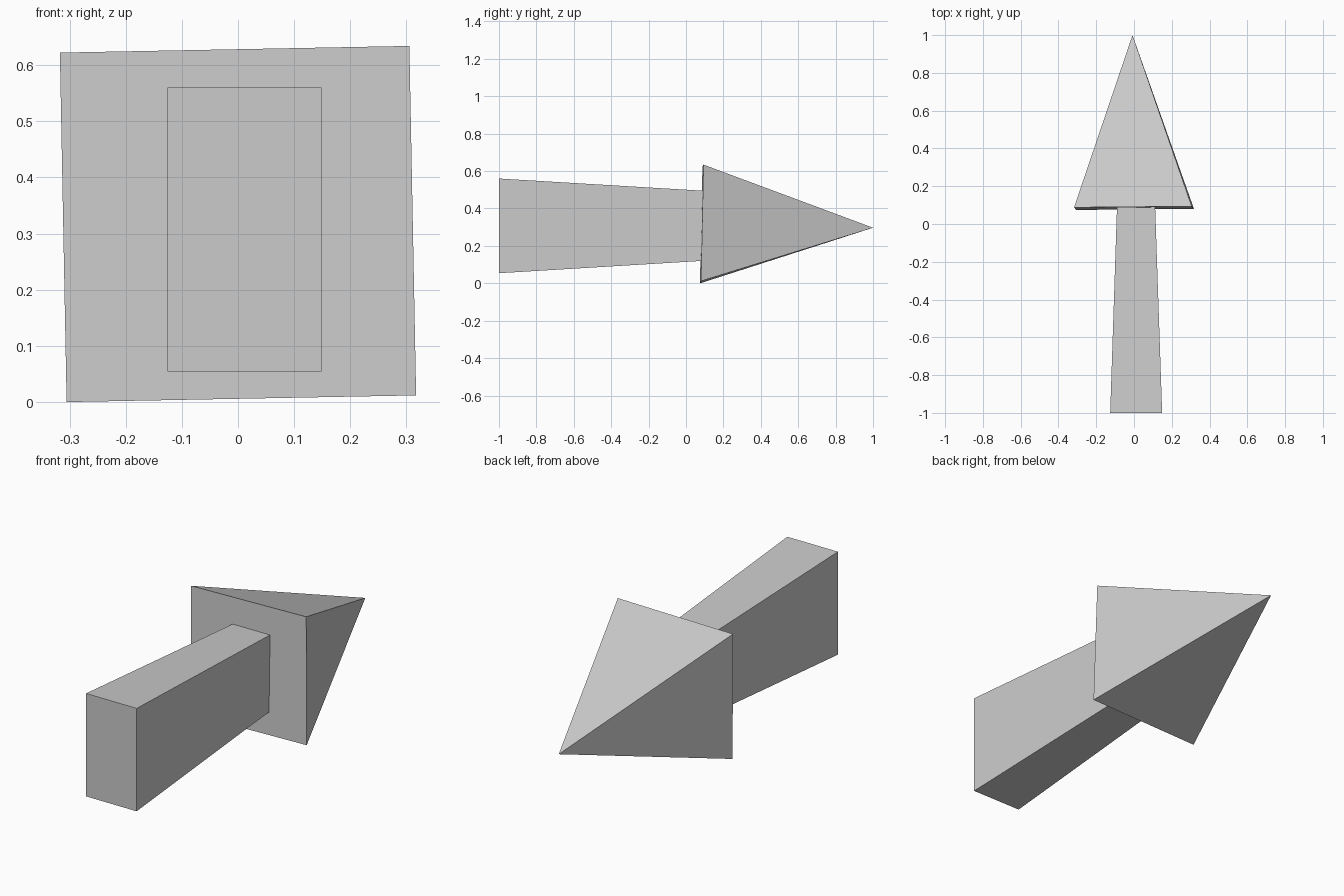
import bpy, bmesh
from math import radians, sqrt
from mathutils import Matrix, Vector

cube = bpy.data.objects.get("Cube")
if cube:
    bpy.data.objects.remove(cube, do_unlink=True)

grey = bpy.data.materials.new("plain grey")
grey.use_nodes = True
colour = (0.6, 0.6, 0.6, 1)
grey.diffuse_color = colour
grey.node_tree.nodes["Principled BSDF"].inputs["Base Color"].default_value = colour


def make_object(name, bm):
    bmesh.ops.recalc_face_normals(bm, faces=bm.faces)
    mesh = bpy.data.meshes.new(name)
    bm.to_mesh(mesh)
    bm.free()
    mesh.materials.append(grey)
    obj = bpy.data.objects.new(name, mesh)
    bpy.context.collection.objects.link(obj)
    return obj


# Arrow shaft: a box tapering toward the head
front = dict(x=(-0.126, 0.149), z=(0.054, 0.56))
back = dict(x=(-0.09, 0.112), z=(0.12, 0.495))
bm = bmesh.new()
bmesh.ops.create_cube(bm, size=2)
for v in bm.verts:
    end, y = (front, -1.0) if v.co.y < 0 else (back, 0.09)
    v.co = (end["x"][v.co.x > 0], y, end["z"][v.co.z > 0])
make_object("arrow_shaft", bm)

# Arrow head: a square pyramid, rolled slightly and aimed at the tip
base = Vector((0, 0.084, 0.317))
tip = Vector((-0.008, 1.0, 0.297))
axis = tip - base
side = 0.623
bm = bmesh.new()
bmesh.ops.create_cone(bm, cap_ends=True, segments=4, radius1=side / sqrt(2),
                      radius2=0, depth=axis.length)
bmesh.ops.remove_doubles(bm, verts=bm.verts, dist=0.0001)
corner_turn = radians(45) if min(abs(v.co.x) for v in bm.verts if v.co.z < 0) < 0.01 else 0
aim = Vector((0, 0, 1)).rotation_difference(Vector((0, 1, 0))).to_matrix().to_4x4()
lean = Vector((0, 1, 0)).rotation_difference(axis).to_matrix().to_4x4()
roll = Matrix.Rotation(radians(-1.1), 4, "Y")
bm.transform(Matrix.Translation((base + tip) / 2) @ lean @ roll @ aim
             @ Matrix.Rotation(corner_turn, 4, "Z"))
make_object("arrow_head", bm)
